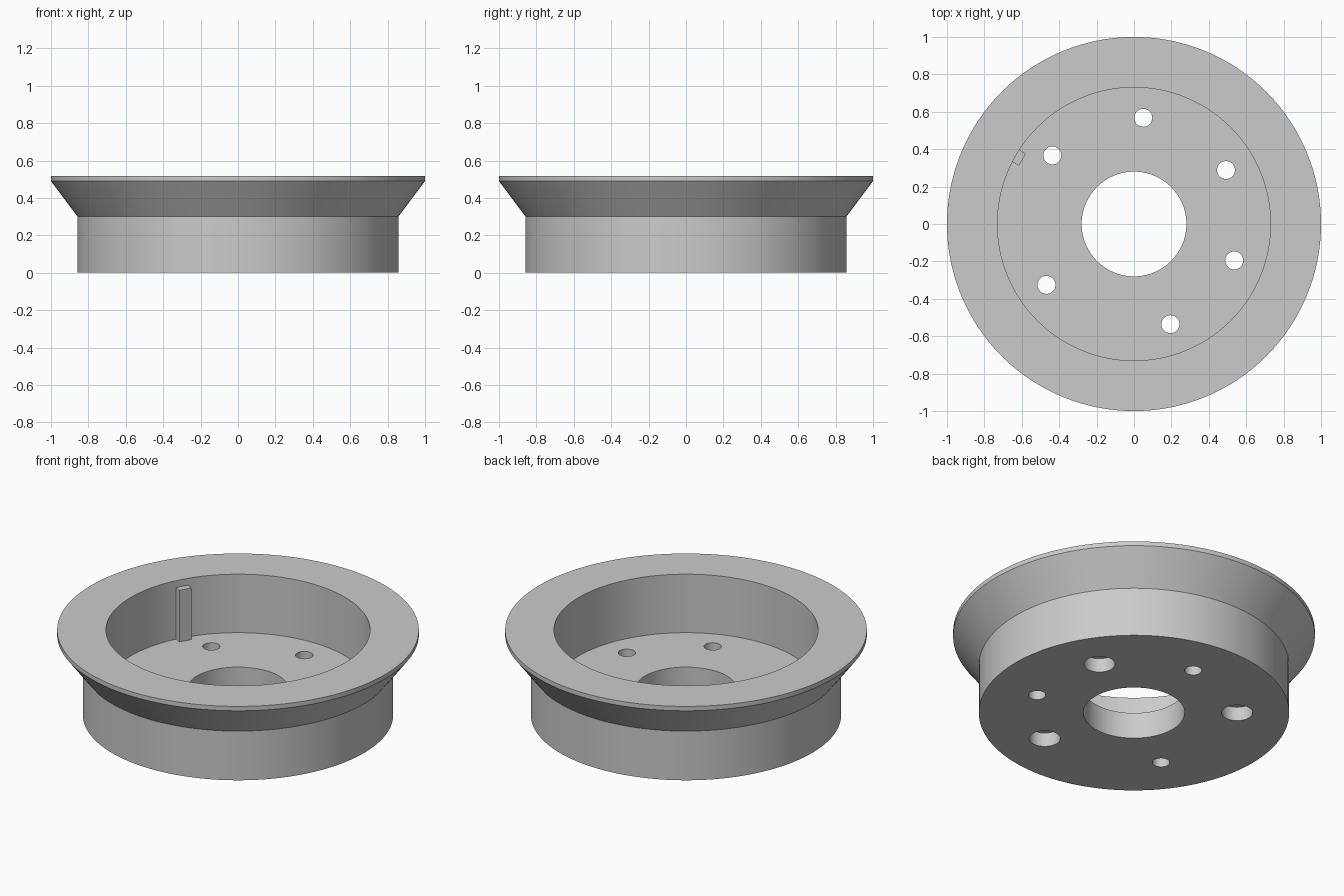
import bpy, bmesh
from math import cos, sin, radians, tau
from mathutils import Matrix, Vector

cube = bpy.data.objects.get("Cube")
if cube:
    bpy.data.objects.remove(cube, do_unlink=True)

grey = bpy.data.materials.new("plain grey")
grey.use_nodes = True
grey.diffuse_color = (0.6, 0.6, 0.6, 1)
grey.node_tree.nodes["Principled BSDF"].inputs["Base Color"].default_value = (0.6, 0.6, 0.6, 1)

FLOOR = 0.16        # top of the floor inside the cup
BOLT_CIRCLE = 0.57  # radius on which the holes sit


def make_object(name, bm):
    bmesh.ops.recalc_face_normals(bm, faces=bm.faces)
    mesh = bpy.data.meshes.new(name)
    bm.to_mesh(mesh)
    bm.free()
    mesh.materials.append(grey)
    obj = bpy.data.objects.new(name, mesh)
    bpy.context.collection.objects.link(obj)
    return obj


def activate(obj):
    bpy.ops.object.select_all(action='DESELECT')
    obj.select_set(True)
    bpy.context.view_layer.objects.active = obj


def lathe(name, profile, steps=128):
    bm = bmesh.new()
    verts = [bm.verts.new((r, 0, z)) for r, z in profile]
    edges = [bm.edges.new((v, verts[i - 1])) for i, v in enumerate(verts)]
    bmesh.ops.spin(bm, geom=verts + edges, cent=(0, 0, 0), axis=(0, 0, 1),
                   angle=tau, steps=steps)
    bmesh.ops.remove_doubles(bm, verts=bm.verts, dist=0.0001)
    return make_object(name, bm)


def drill(target, angles, radius, bottom, top):
    # Cut a set of round holes placed on the bolt circle
    bm = bmesh.new()
    for a in map(radians, angles):
        spot = Vector((BOLT_CIRCLE * cos(a), BOLT_CIRCLE * sin(a), (bottom + top) / 2))
        bmesh.ops.create_cone(bm, cap_ends=True, segments=48, radius1=radius,
                              radius2=radius, depth=top - bottom,
                              matrix=Matrix.Translation(spot))
    cutter = make_object("hole_cutter", bm)
    cutter.hide_render = True
    mod = target.modifiers.new("holes", 'BOOLEAN')
    mod.operation = 'DIFFERENCE'
    mod.solver = 'EXACT'
    mod.object = cutter
    activate(target)
    bpy.ops.object.modifier_apply(modifier=mod.name)
    bpy.data.objects.remove(cutter, do_unlink=True)


# Flanged cup: straight body, flared rim, recessed floor with a centre bore
cup = lathe("flanged_cup", [
    (0.28, 0), (0.858, 0), (0.858, 0.3), (1, 0.49), (1, 0.517),
    (0.73, 0.517), (0.73, FLOOR), (0.28, FLOOR)])

# Six through holes, three of them widened from underneath
wide = [30.4, 140, 290]
narrow = [85, 214.8, 340]
drill(cup, wide + narrow, 0.048, -0.1, 0.3)
drill(cup, wide, 0.086, -0.1, 0.085)
activate(cup)
bpy.ops.object.shade_smooth_by_angle(angle=radians(25))

# Upright locating key against the inner wall
bm = bmesh.new()
bmesh.ops.create_cube(bm, size=1)
bmesh.ops.scale(bm, vec=(0.05, 0.074, 0.325), verts=bm.verts)
bmesh.ops.translate(bm, vec=(0.714, 0, 0.3125), verts=bm.verts)
bmesh.ops.rotate(bm, cent=(0, 0, 0), matrix=Matrix.Rotation(radians(150), 3, 'Z'),
                 verts=bm.verts)
make_object("locating_key", bm)
